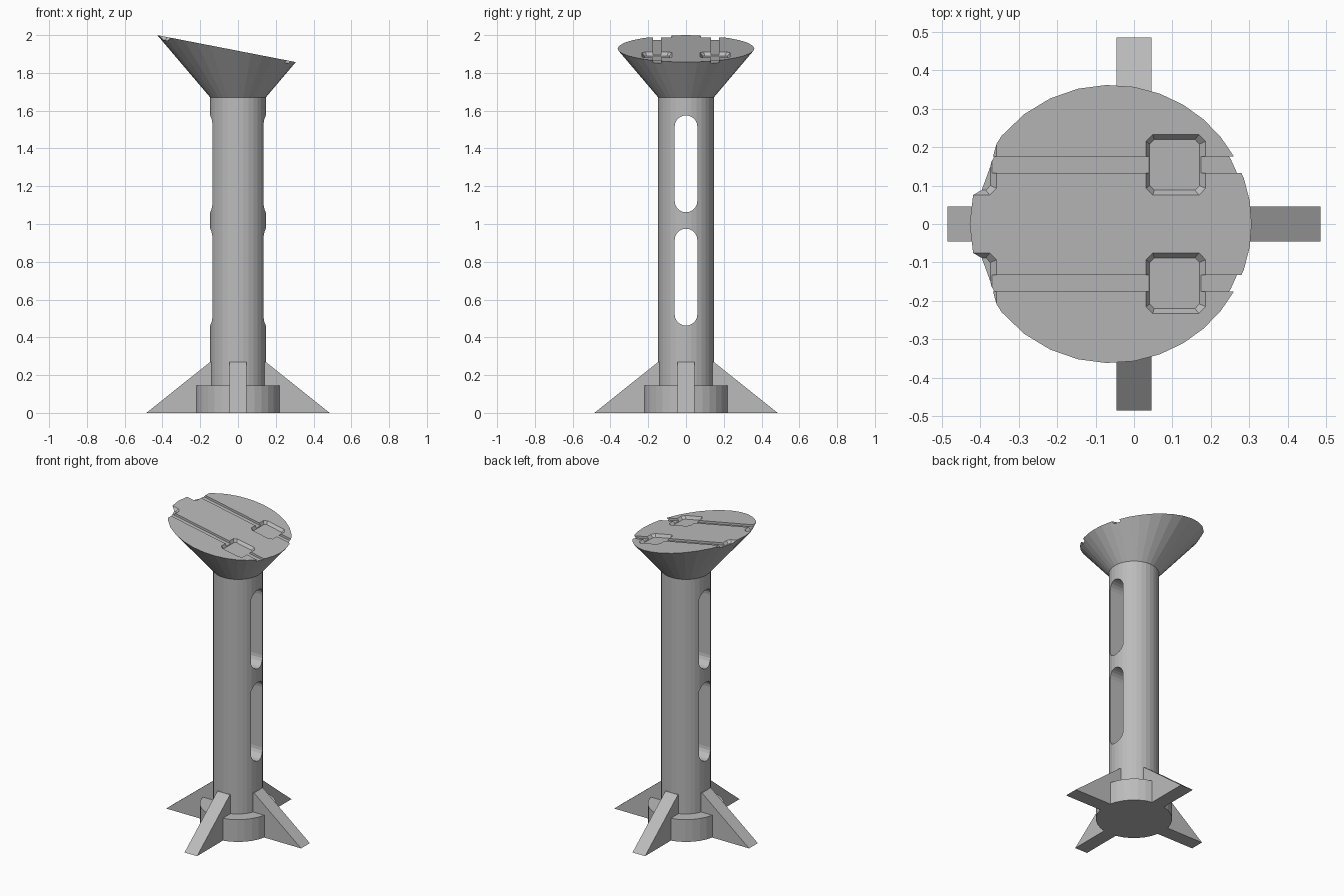
import bpy
import bmesh
import math
from mathutils import Matrix, Vector

if "Cube" in bpy.data.objects:
    bpy.data.objects.remove(bpy.data.objects["Cube"], do_unlink=True)

SIDES = 32
COLUMN_R = 0.147
NECK_Z = 1.67
TILT = math.atan(0.143 / 0.735)

grey = bpy.data.materials.new("plain grey")
grey.use_nodes = True
colour = (0.5, 0.5, 0.5, 1)
grey.diffuse_color = colour
grey.node_tree.nodes["Principled BSDF"].inputs["Base Color"].default_value = colour


def make_object(name, bm):
    bmesh.ops.recalc_face_normals(bm, faces=bm.faces)
    mesh = bpy.data.meshes.new(name)
    bm.to_mesh(mesh)
    bm.free()
    mesh.materials.append(grey)
    obj = bpy.data.objects.new(name, mesh)
    bpy.context.collection.objects.link(obj)
    return obj


def loft(name, rings):
    """Closed solid through rings of equal point count."""
    bm = bmesh.new()
    loops = [[bm.verts.new(p) for p in ring] for ring in rings]
    n = len(loops[0])
    for a, b in zip(loops, loops[1:]):
        for i in range(n):
            j = (i + 1) % n
            bm.faces.new((a[i], a[j], b[j], b[i]))
    bm.faces.new(loops[0])
    bm.faces.new(loops[-1])
    return make_object(name, bm)


def circle(r, z):
    return [(r * math.cos(math.tau * i / SIDES), r * math.sin(math.tau * i / SIDES), z)
            for i in range(SIDES)]


def cut(target, cutters):
    for c in cutters:
        mod = target.modifiers.new("cut", 'BOOLEAN')
        mod.operation = 'DIFFERENCE'
        mod.solver = 'EXACT'
        mod.object = c
    bpy.context.view_layer.update()
    graph = bpy.context.evaluated_depsgraph_get()
    mesh = bpy.data.meshes.new_from_object(target.evaluated_get(graph))
    target.modifiers.clear()
    target.data = mesh
    for c in cutters:
        bpy.data.objects.remove(c, do_unlink=True)


# Column with two rounded slots running through it along x
column = loft("column", [circle(COLUMN_R, 0.05), circle(COLUMN_R, NECK_Z)])


def slot_cutter(z_low, z_high, r=0.06, steps=10):
    outline = []
    for centre, start in ((z_high - r, 0), (z_low + r, math.pi)):
        for i in range(steps + 1):
            a = start + math.pi * i / steps
            outline.append((r * math.cos(a), centre + r * math.sin(a)))
    return loft("slot_cutter", [[(x, y, z) for y, z in outline] for x in (-0.3, 0.3)])


cut(column, [slot_cutter(0.462, 0.975), slot_cutter(1.062, 1.575)])

# Round foot
loft("foot", [circle(0.225, 0), circle(0.225, 0.145)])

# Four triangular fins
profile = [(0.13, 0), (0.485, 0), (0.147, 0.27), (0.13, 0.27)]
for i, side in enumerate(("left", "back", "right", "front")):
    fin = loft(side + "_fin", [[(x, y, z) for x, z in profile] for y in (-0.045, 0.045)])
    fin.data.transform(Matrix.Rotation(i * math.pi / 2, 4, 'Z'))

# Flared head, sliced by a sloping plane
top_z = 2.0 - 0.428 * math.tan(TILT)
head = loft("head", [circle(COLUMN_R, NECK_Z), circle(COLUMN_R + 0.85 * 0.5, NECK_Z + 0.5)])
bm = bmesh.new()
bm.from_mesh(head.data)
normal = Vector((math.sin(TILT), 0, math.cos(TILT)))
sliced = bmesh.ops.bisect_plane(bm, geom=bm.verts[:] + bm.edges[:] + bm.faces[:],
                                plane_co=(0, 0, top_z), plane_no=normal, clear_outer=True)
rim = [e for e in sliced["geom_cut"] if isinstance(e, bmesh.types.BMEdge)]
bmesh.ops.contextual_create(bm, geom=rim)
bmesh.ops.recalc_face_normals(bm, faces=bm.faces)
bm.to_mesh(head.data)
bm.free()

# Recesses in the sloping face, built flat and then tilted into place
slope = Matrix.Translation((0, 0, top_z)) @ Matrix.Rotation(TILT, 4, 'Y')


def octagon(cx, cy, h, c, z):
    pts = [(h, c - h), (h, h - c), (h - c, h), (c - h, h),
           (-h, h - c), (-h, c - h), (c - h, -h), (h - c, -h)]
    return [(cx + x, cy + y, z) for x, y in pts]


def pocket_cutter(cx, cy):
    return loft("pocket_cutter", [octagon(cx, cy, 0.066, 0.012, -0.018),
                                  octagon(cx, cy, 0.079, 0.018, 0),
                                  octagon(cx, cy, 0.079, 0.018, 0.06)])


def groove_cutter(cy):
    w = 0.021
    return loft("groove_cutter", [[(-0.40, cy - w, z), (0.6, cy - w, z),
                                   (0.6, cy + w, z), (-0.40, cy + w, z)]
                                  for z in (-0.014, 0.06)])


cutters = []
for cy in (-0.154, 0.154):
    cutters += [groove_cutter(cy), pocket_cutter(0.111, cy), pocket_cutter(-0.443, cy)]
for c in cutters:
    c.data.transform(slope)
cut(head, cutters)
